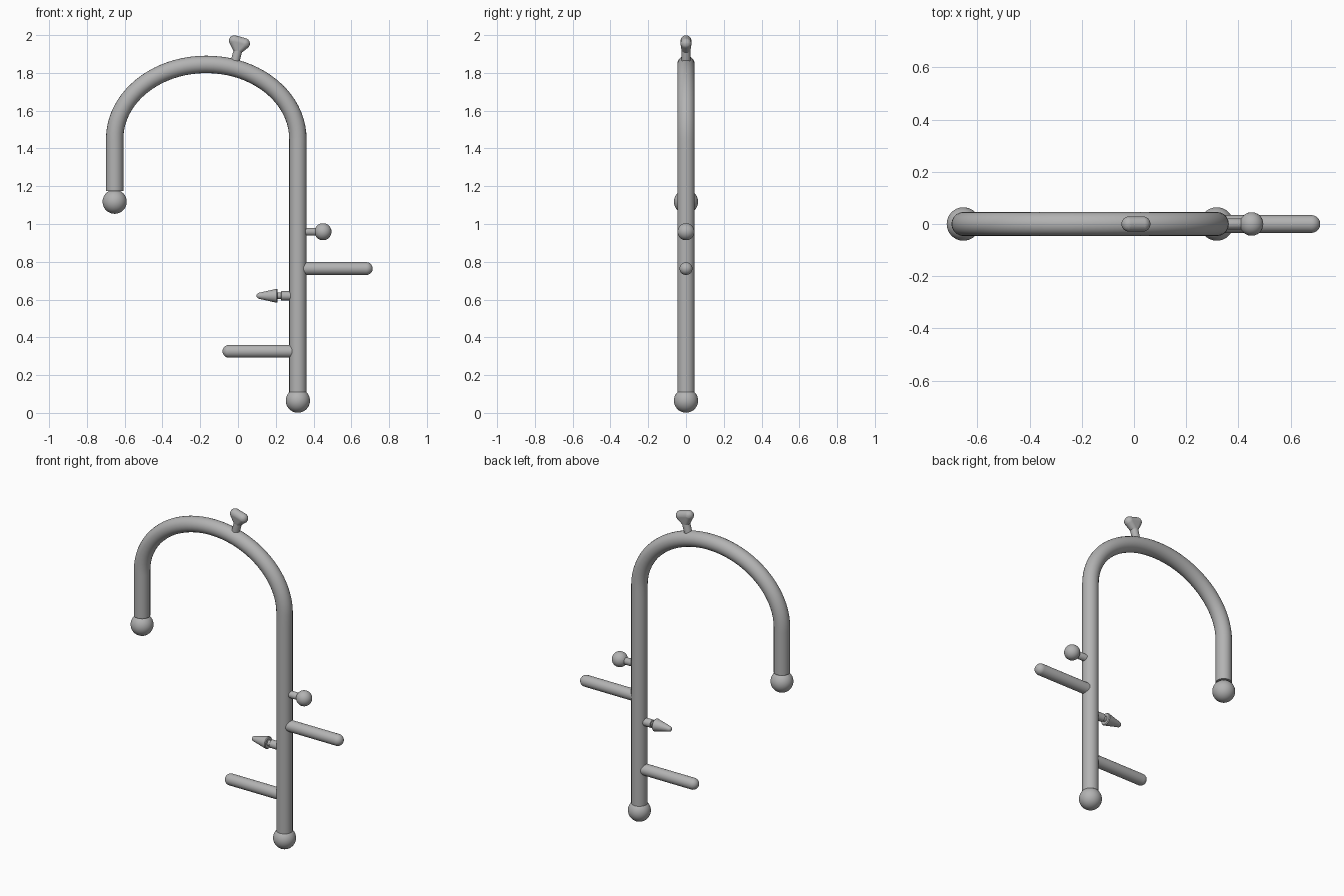
import bpy, bmesh
from math import sin, cos, pi, radians
from mathutils import Vector, Matrix

if "Cube" in bpy.data.objects:
    bpy.data.objects.remove(bpy.data.objects["Cube"], do_unlink=True)

grey = bpy.data.materials.new("plain_grey")
grey.use_nodes = True
grey.diffuse_color = (0.45, 0.45, 0.45, 1)
grey.node_tree.nodes["Principled BSDF"].inputs["Base Color"].default_value = grey.diffuse_color


def finish(name, bm):
    """Turn a bmesh into a smooth, coloured object."""
    bmesh.ops.recalc_face_normals(bm, faces=bm.faces[:])
    mesh = bpy.data.meshes.new(name)
    bm.to_mesh(mesh)
    bm.free()
    mesh.materials.append(grey)
    ob = bpy.data.objects.new(name, mesh)
    bpy.context.collection.objects.link(ob)
    smooth(ob)
    return ob


def smooth(ob):
    bpy.ops.object.select_all(action='DESELECT')
    ob.select_set(True)
    bpy.context.view_layer.objects.active = ob
    bpy.ops.object.shade_smooth_by_angle(angle=radians(35))


def ball(name, x, z, r):
    bm = bmesh.new()
    bmesh.ops.create_uvsphere(bm, u_segments=40, v_segments=24, radius=r,
                              matrix=Matrix.Translation((x, 0, z)))
    return finish(name, bm)


def lathe(name, profile, x, z, direction, steps=32):
    """Spin (radius, distance) pairs about an axis leaving (x, 0, z)."""
    bm = bmesh.new()
    verts = [bm.verts.new((r, 0, h)) for r, h in profile]
    edges = [bm.edges.new(pair) for pair in zip(verts, verts[1:])]
    bmesh.ops.spin(bm, geom=verts + edges, cent=(0, 0, 0), axis=(0, 0, 1),
                   angle=2 * pi, steps=steps)
    bmesh.ops.remove_doubles(bm, verts=bm.verts[:], dist=1e-5)
    turn = Vector((0, 0, 1)).rotation_difference(Vector(direction)).to_matrix().to_4x4()
    bm.transform(Matrix.Translation((x, 0, z)) @ turn)
    return finish(name, bm)


def dome(r, end, start=0.0, n=8):
    """Rounded tip of radius r that ends at the given distance."""
    angles = [start + (pi / 2 - start) * i / n for i in range(n + 1)]
    return [(r * cos(a), end - r + r * sin(a)) for a in angles]


# Hooked main tube: straight legs joined by a half ellipse
right, left, mid, spring, crown = 0.317, -0.653, -0.168, 1.45, 1.845
k = 0.5523
hx, hz = k * (right - mid), k * (crown - spring)
knots = [  # position, incoming handle, outgoing handle
    ((right, 0.11), (right, 0.05), (right, 0.5)),
    ((right, spring), (right, 1.0), (right, spring + hz)),
    ((mid, crown), (mid + hx, crown), (mid - hx, crown)),
    ((left, spring), (left, spring + hz), (left, 1.36)),
    ((left, 1.174), (left, 1.26), (left, 1.1)),
]
curve = bpy.data.curves.new("hooked_tube", 'CURVE')
curve.dimensions = '3D'
curve.resolution_u = 20
curve.bevel_depth = 0.046
curve.bevel_resolution = 8
curve.use_fill_caps = True
spline = curve.splines.new('BEZIER')
spline.bezier_points.add(len(knots) - 1)
for point, (co, before, after) in zip(spline.bezier_points, knots):
    point.handle_left_type = point.handle_right_type = 'FREE'
    point.co = (co[0], 0, co[1])
    point.handle_left = (before[0], 0, before[1])
    point.handle_right = (after[0], 0, after[1])
curve.materials.append(grey)
tube = bpy.data.objects.new("hooked_tube", curve)
bpy.context.collection.objects.link(tube)
bpy.ops.object.select_all(action='DESELECT')
tube.select_set(True)
bpy.context.view_layer.objects.active = tube
bpy.ops.object.convert(target='MESH')
smooth(bpy.context.view_layer.objects.active)

# Balls on both tube ends
ball("foot_ball", right, 0.065, 0.064)
ball("hook_ball", left, 1.118, 0.064)

# Straight handle pegs with rounded tips
for name, z, side, length in (("upper_peg", 0.764, 1, 0.396),
                              ("lower_peg", 0.326, -1, 0.399)):
    lathe(name, [(0, 0), (0.034, 0)] + dome(0.034, length), right, z, (side, 0, 0))

# Ball knob on a short stem
lathe("knob_stem", [(0, 0), (0.021, 0), (0.021, 0.09), (0.016, 0.1), (0.016, 0.13)],
      right, 0.959, (1, 0, 0))
ball("knob_ball", 0.45, 0.959, 0.045)

# Pointed knob: stem, narrow neck, blunt cone
lathe("pointed_knob",
      [(0, 0), (0.024, 0), (0.024, 0.088), (0.017, 0.09), (0.017, 0.107), (0.033, 0.107),
       (0.037, 0.112)] + dome(0.016, 0.219, 0.2),
      right, 0.62, (-1, 0, 0))

# Fan-shaped knob on the crown, leaning with the arch
lean = Vector((0.27, 0, 1)).normalized()
lathe("fan_stem", [(0, 0), (0.023, 0), (0.023, 0.1), (0, 0.1)], -0.024, 1.83, lean)
bm = bmesh.new()
for x, z in ((-0.019, 1.97), (0.034, 1.955)):
    bmesh.ops.create_uvsphere(bm, u_segments=32, v_segments=20, radius=0.029,
                              matrix=Matrix.Translation((x, 0, z)))
bmesh.ops.create_circle(bm, segments=32, radius=0.022,
                        matrix=Matrix.Translation((-0.003, 0, 1.912))
                        @ Matrix.Rotation(radians(15), 4, 'Y'))
hull = bmesh.ops.convex_hull(bm, input=bm.verts[:])
inner = {g for key in ("geom_interior", "geom_unused") for g in hull[key]
         if isinstance(g, bmesh.types.BMVert)}
bmesh.ops.delete(bm, geom=list(inner), context='VERTS')
finish("fan_knob", bm)
